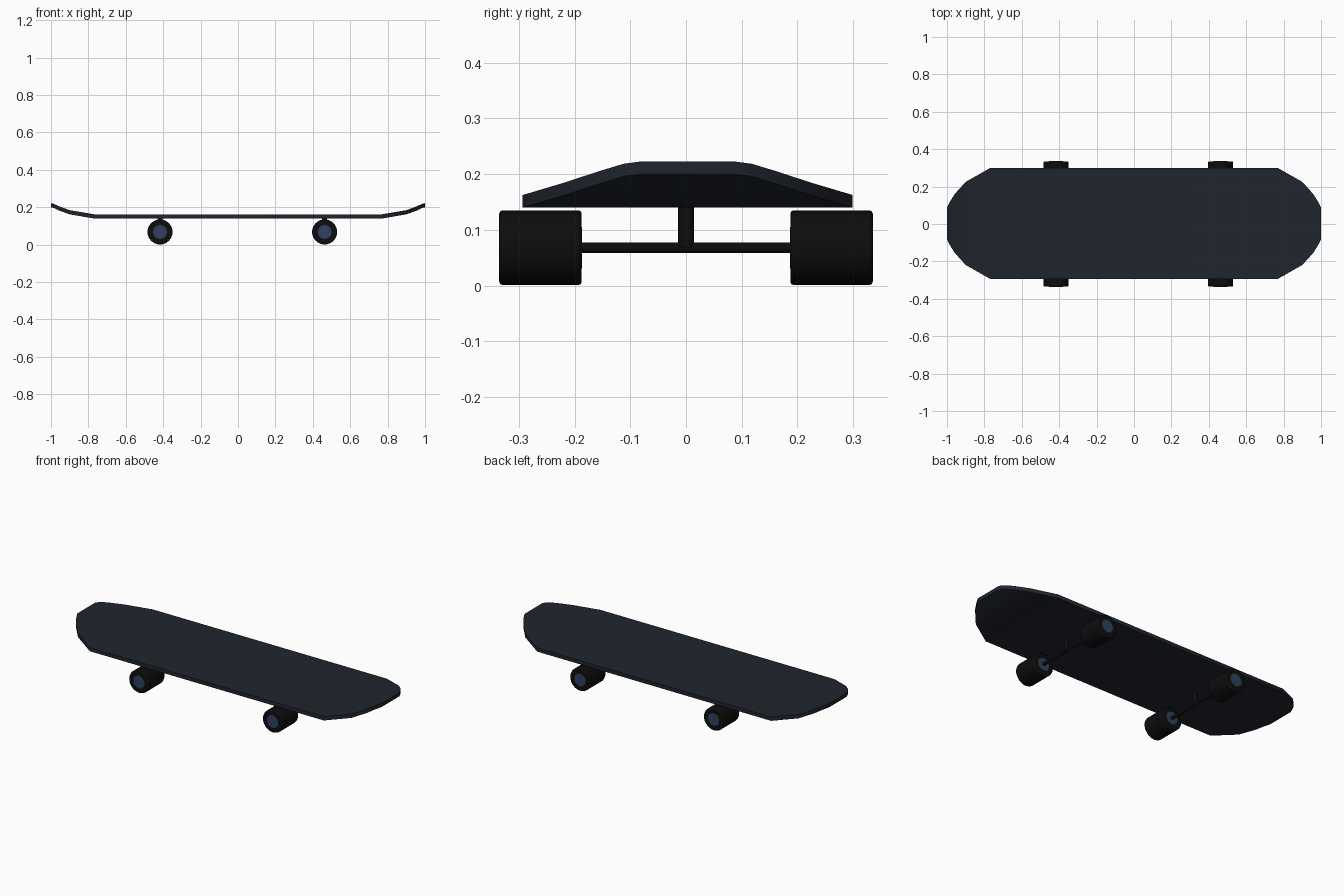
import bpy, bmesh, math

if "Cube" in bpy.data.objects:
    bpy.data.objects.remove(bpy.data.objects["Cube"])


def material(name, rgb):
    m = bpy.data.materials.new(name)
    m.diffuse_color = (*rgb, 1)
    m.use_nodes = True
    m.node_tree.nodes["Principled BSDF"].inputs["Base Color"].default_value = m.diffuse_color
    return m


DECK = material("dark_slate", (0.014, 0.018, 0.027))
BLACK = material("black", (0.004, 0.004, 0.004))
BLUE = material("hub_blue", (0.027, 0.055, 0.115))


def smooth(ob, angle=30):
    bpy.ops.object.select_all(action='DESELECT')
    ob.select_set(True)
    bpy.context.view_layer.objects.active = ob
    bpy.ops.object.shade_smooth_by_angle(angle=math.radians(angle))


def cylinder(name, loc, radius, length, along_y, mat, bevel=0, sides=32):
    rot = (math.pi / 2, 0, 0) if along_y else (0, 0, 0)
    bpy.ops.mesh.primitive_cylinder_add(vertices=sides, radius=radius, depth=length,
                                        location=loc, rotation=rot)
    ob = bpy.context.object
    ob.name = name
    ob.data.materials.append(mat)
    if bevel:
        mod = ob.modifiers.new("rounded_rim", 'BEVEL')
        mod.width = bevel
        mod.segments = 2
    smooth(ob, 40)
    return ob


# Deck: x, half width and underside height of each station, mirrored in x
half = [(0.77, 0.296, 0.140), (0.90, 0.222, 0.162), (0.958, 0.158, 0.183),
        (0.985, 0.115, 0.196), (1.0, 0.085, 0.200)]
stations = [(-x, w, z) for x, w, z in reversed(half)] + half
THICK, SHIFT = 0.0225, 0.003
bm = bmesh.new()
rings = []
for x, w, z in stations:
    rings.append([bm.verts.new((x, y + SHIFT, h)) for y, h in
                  ((-w, z), (w, z), (w, z + THICK), (-w, z + THICK))])
for a, b in zip(rings, rings[1:]):
    for i in range(4):
        j = (i + 1) % 4
        bm.faces.new((a[i], a[j], b[j], b[i]))
bm.faces.new(rings[0])
bm.faces.new(rings[-1])
bmesh.ops.recalc_face_normals(bm, faces=bm.faces)
mesh = bpy.data.meshes.new("deck")
bm.to_mesh(mesh)
bm.free()
deck = bpy.data.objects.new("deck", mesh)
bpy.context.collection.objects.link(deck)
mesh.materials.append(DECK)
smooth(deck)

# Trucks: post, axle and a wheel with a hub at each end
AXLE_Z = 0.068
for end, x in (("rear", -0.417), ("front", 0.463)):
    cylinder(end + "_truck_post", (x, 0, 0.106), 0.014, 0.076, False, BLACK)
    cylinder(end + "_axle", (x, 0, AXLE_Z), 0.0095, 0.40, True, BLACK)
    for side, s in (("left", 1), ("right", -1)):
        loc = (x, s * 0.261, AXLE_Z)
        cylinder(f"{end}_{side}_wheel", loc, 0.067, 0.148, True, BLACK, 0.006)
        cylinder(f"{end}_{side}_hub", loc, 0.037, 0.149, True, BLUE)
